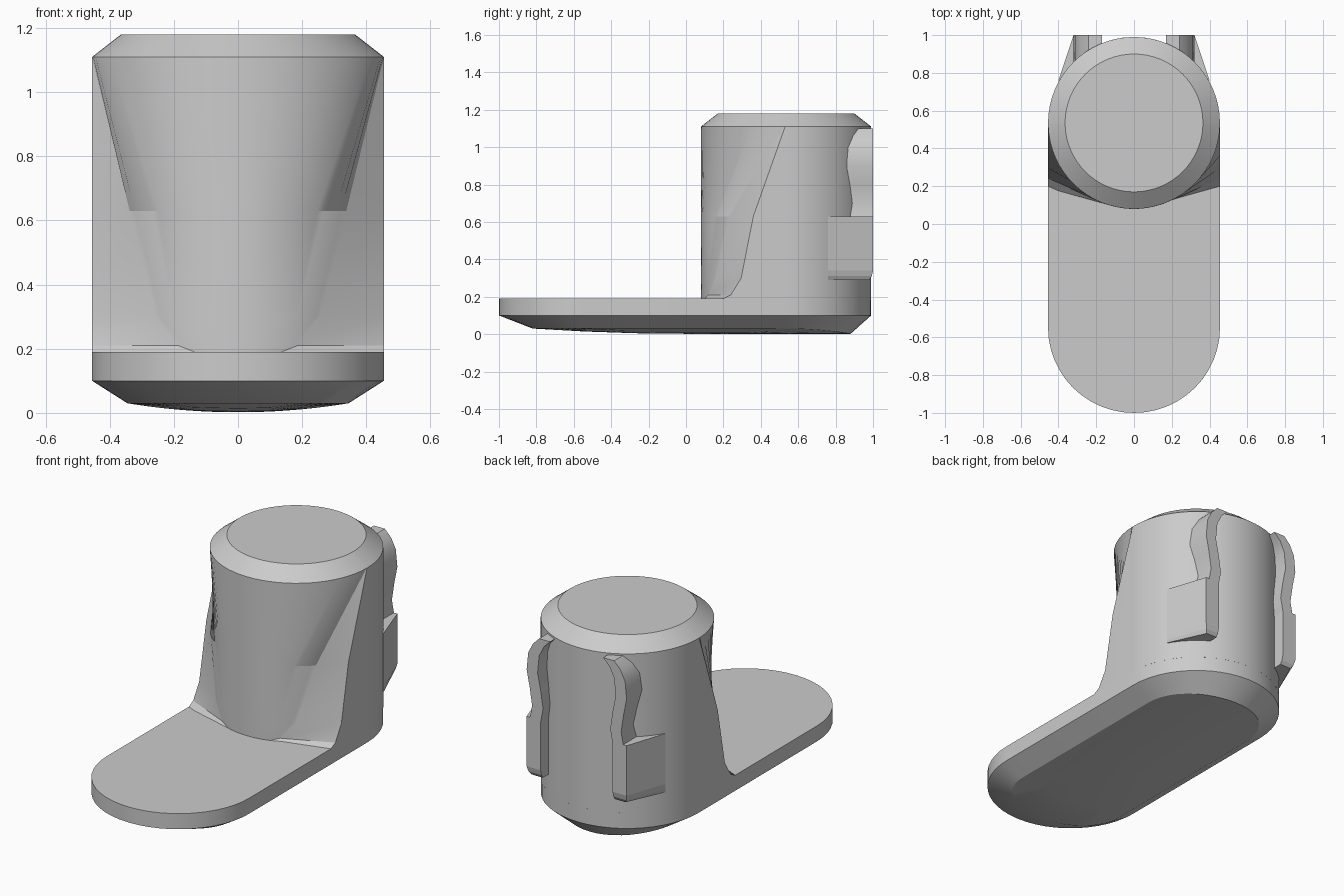
import bpy, bmesh
from math import sin, cos, pi, atan2

cube = bpy.data.objects.get("Cube")
if cube:
    bpy.data.objects.remove(cube)

grey = bpy.data.materials.new("plain grey")
grey.use_nodes = True
grey.diffuse_color = (0.6, 0.6, 0.6, 1)
grey.node_tree.nodes["Principled BSDF"].inputs["Base Color"].default_value = (0.6, 0.6, 0.6, 1)

R, CY = 0.455, 0.535      # cup radius and its axis position
FRONT = -0.55             # centre of the rounded toe


def loft(name, rings, smooth=True):
    """Skin a stack of equal-length rings, listed from bottom to top."""
    bm = bmesh.new()
    loops = [[bm.verts.new(p) for p in ring] for ring in rings]
    n = len(loops[0])
    for low, high in zip(loops, loops[1:]):
        for i in range(n):
            j = (i + 1) % n
            bm.faces.new((low[i], low[j], high[j], high[i]))
    bm.faces.new(loops[0][::-1])
    bm.faces.new(loops[-1])
    bmesh.ops.remove_doubles(bm, verts=bm.verts[:], dist=0.0005)
    bmesh.ops.recalc_face_normals(bm, faces=bm.faces[:])
    mesh = bpy.data.meshes.new(name)
    bm.to_mesh(mesh)
    bm.free()
    mesh.materials.append(grey)
    obj = bpy.data.objects.new(name, mesh)
    bpy.context.collection.objects.link(obj)
    if smooth:
        bpy.ops.object.select_all(action="DESELECT")
        obj.select_set(True)
        bpy.context.view_layer.objects.active = obj
        bpy.ops.object.shade_smooth_by_angle(angle=0.4)
    return obj


def stadium(rx, toe, heel, steps=24):
    """Long rounded outline with its own toe and heel depths."""
    back = [(rx * cos(pi * i / steps), CY + heel * sin(pi * i / steps)) for i in range(steps + 1)]
    front = [(-rx * cos(pi * i / steps), FRONT - toe * sin(pi * i / steps)) for i in range(steps + 1)]
    return back + front


# Base plate with chamfered rim and gently bellied underside
def belly(x, y):
    return 0.002 + 0.028 * min(1, (x / 0.345) ** 2 + (max(0, -y) / 0.82) ** 2)


inner = stadium(0.345, 0.27, 0.345)
outer = stadium(R, 0.45, R)
base_rings = []
for s in (0.1, 0.4, 0.7, 1.0):
    pts = [(x * s, 0.1 + (y - 0.1) * s) for x, y in inner]
    base_rings.append([(x, y, belly(x, y)) for x, y in pts])
base_rings += [[(x, y, z) for x, y in outer] for z in (0.10, 0.19)]
loft("base_plate", base_rings)


# Cup body: round at the back, with side corners that flare onto the base
def cup_ring(z, corner_y, r=R, steps=32):
    t = 2 * atan2(CY - corner_y, r)
    ring = [(r * cos(pi * i / steps), CY + r * sin(pi * i / steps), z) for i in range(steps + 1)]
    ring.append((-r, corner_y, z))
    for i in range(steps + 1):
        a = pi + t + (pi - 2 * t) * i / steps
        ring.append((r * cos(a), CY + r * sin(a), z))
    ring.append((r, corner_y, z))
    return ring


flare = [(0.185, 0.19), (0.21, 0.24), (0.30, 0.295), (0.63, 0.36), (1.11, 0.53)]
loft("cup_body", [cup_ring(z, y) for z, y in flare] + [cup_ring(1.18, 0.532, 0.365)])

# Rear clips: a wedge block below and a bowed strap above, on each side
strap = [(0.62, 0.30), (0.70, 0.285), (0.80, 0.30), (0.90, 0.32), (1.00, 0.31), (1.06, 0.28), (1.10, 0.24)]
wedge = [(0.29, 0.02), (0.31, 0.007), (0.34, 0.0), (0.63, 0.0)]
for side, label in ((1, "left"), (-1, "right")):
    loft(label + "_clip_block", [
        [(side * x, y, z) for x, y in ((0.40, 0.76), (0.32 - d, 1 - d), (0.23, 1 - d), (0.23, 0.76))]
        for z, d in wedge], smooth=False)
    loft(label + "_clip_strap", [
        [(side * x, y, z) for x, y in ((w, 0.86), (w, 1.0), (w - 0.07, 1.0), (w - 0.07, 0.86))]
        for z, w in strap])
